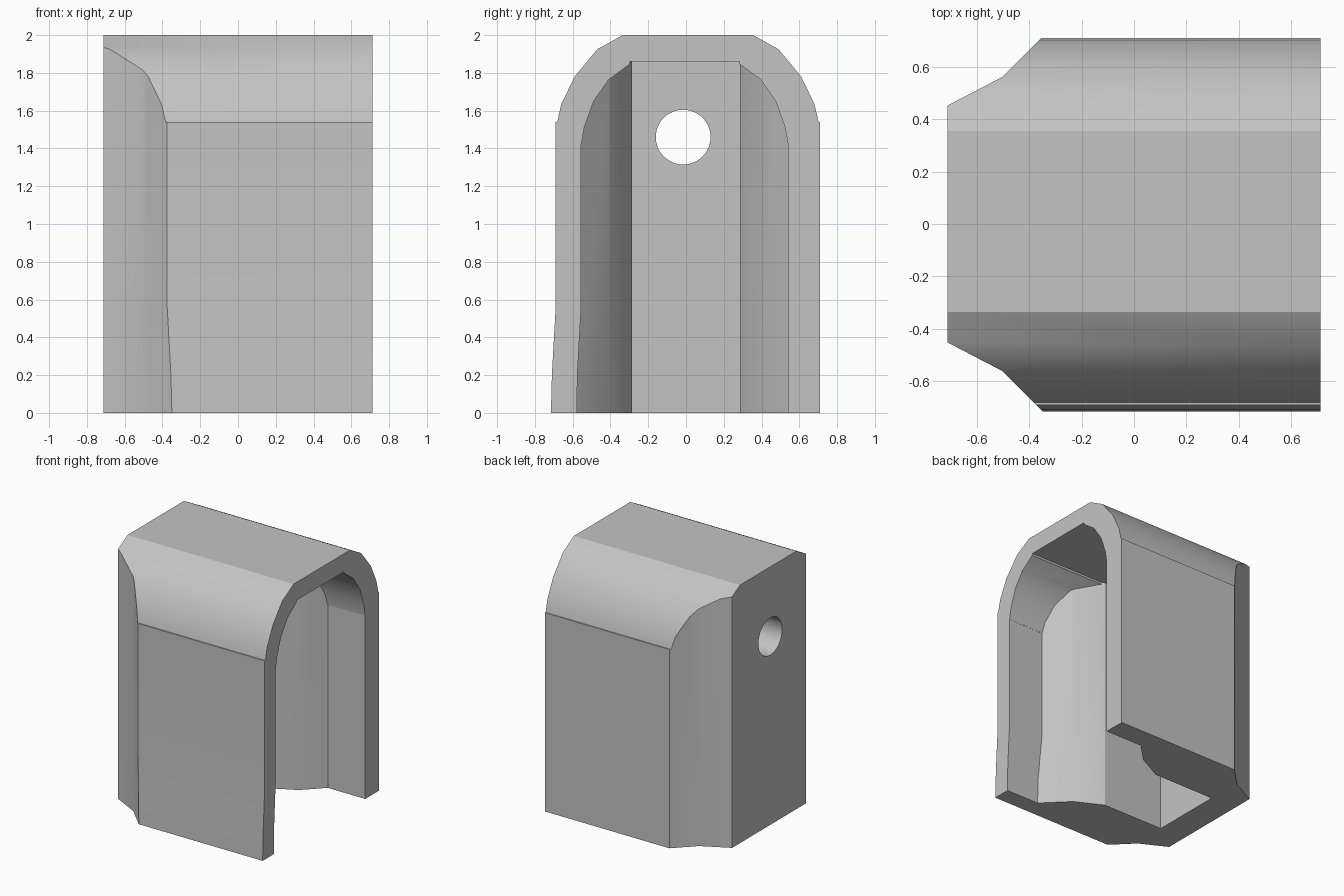
import bpy
import bmesh
import math

cube = bpy.data.objects.get("Cube")
if cube:
    bpy.data.objects.remove(cube, do_unlink=True)

grey = bpy.data.materials.new("light_grey")
grey.use_nodes = True
colour = (0.55, 0.55, 0.55, 1)
grey.diffuse_color = colour
grey.node_tree.nodes["Principled BSDF"].inputs["Base Color"].default_value = colour


def prism(name, points, place, low, high):
    """Extrude a closed 2D profile; place(a, b, t) gives the 3D position."""
    bm = bmesh.new()
    ends = [[bm.verts.new(place(a, b, t)) for a, b in points] for t in (low, high)]
    for ring in ends:
        bm.faces.new(ring)
    for i in range(len(points)):
        j = (i + 1) % len(points)
        bm.faces.new((ends[0][i], ends[0][j], ends[1][j], ends[1][i]))
    bmesh.ops.recalc_face_normals(bm, faces=bm.faces)
    mesh = bpy.data.meshes.new(name)
    bm.to_mesh(mesh)
    bm.free()
    mesh.materials.append(grey)
    obj = bpy.data.objects.new(name, mesh)
    bpy.context.collection.objects.link(obj)
    return obj


def combine(obj, tool, operation):
    """Apply a boolean and remove the tool."""
    mod = obj.modifiers.new("cut", 'BOOLEAN')
    mod.operation, mod.solver, mod.object = operation, 'EXACT', tool
    bpy.context.view_layer.objects.active = obj
    bpy.ops.object.modifier_apply(modifier=mod.name)
    bpy.data.objects.remove(tool, do_unlink=True)


def along_x(a, b, t):
    return (t, a, b)


def along_z(a, b, t):
    return (a, b, t)


def arch(shoulder, side, foot, base):
    """Arch in y and z: flared front foot, curved shoulders, straight back."""
    front = [(foot, base), (foot + 0.005, 0.2), (side[0], 0.56)]
    left = [(side[0], shoulder[0][1])] + [(-y + side[0] + side[1], z) for y, z in shoulder]
    right = [(y, z) for y, z in reversed(shoulder)]
    return front + left + right + [(side[1], shoulder[0][1]), (side[1], base)]


def plan(curve, back, front):
    """Top outline in x and y with the side curve mirrored over y = 0."""
    half = [(front, 1.0), (curve[0][0] + 0.1, 1.0)] if front > 1 else []
    half = [(front, curve[0][1])] + curve + [(back, curve[-1][1])]
    return half + [(x, -y) for x, y in reversed(half)]


# Outer body: arch with tapered rear corners
shell = prism("arched_shell", arch(
    [(0.702, 1.54), (0.68, 1.635), (0.61, 1.78), (0.49, 1.925), (0.355, 2.0)],
    (-0.69, 0.71), -0.715, 0), along_x, -0.712, 0.712)
taper = [(-0.30, 0.765), (-0.505, 0.56), (-0.72, 0.448)]
combine(shell, prism("taper", plan(taper, -0.8, 1.0), along_z, -1, 3), 'INTERSECT')

# Cavity: smaller arch narrowing towards the rear wall
cavity = prism("cavity", arch(
    [(0.54, 1.42), (0.525, 1.51), (0.475, 1.65), (0.395, 1.765), (0.285, 1.845), (0.283, 1.86)],
    (-0.555, 0.541), -0.58, -0.2), along_x, -0.493, 1.2)
flare = [(0.49, 0.64), (0.245, 0.395), (0.035, 0.287)]
combine(cavity, prism("flare", plan(flare, -0.8, 1.5), along_z, -1, 3), 'INTERSECT')
combine(shell, cavity, 'DIFFERENCE')

# Round hole through the rear wall
circle = [(-0.015 + 0.145 * math.cos(i * math.tau / 48),
           1.46 + 0.145 * math.sin(i * math.tau / 48)) for i in range(48)]
combine(shell, prism("hole", circle, along_x, -1, -0.3), 'DIFFERENCE')

# Smooth the curves, keep the corners crisp
bpy.ops.object.select_all(action='DESELECT')
shell.select_set(True)
bpy.context.view_layer.objects.active = shell
bpy.ops.object.shade_smooth_by_angle(angle=math.radians(25))
